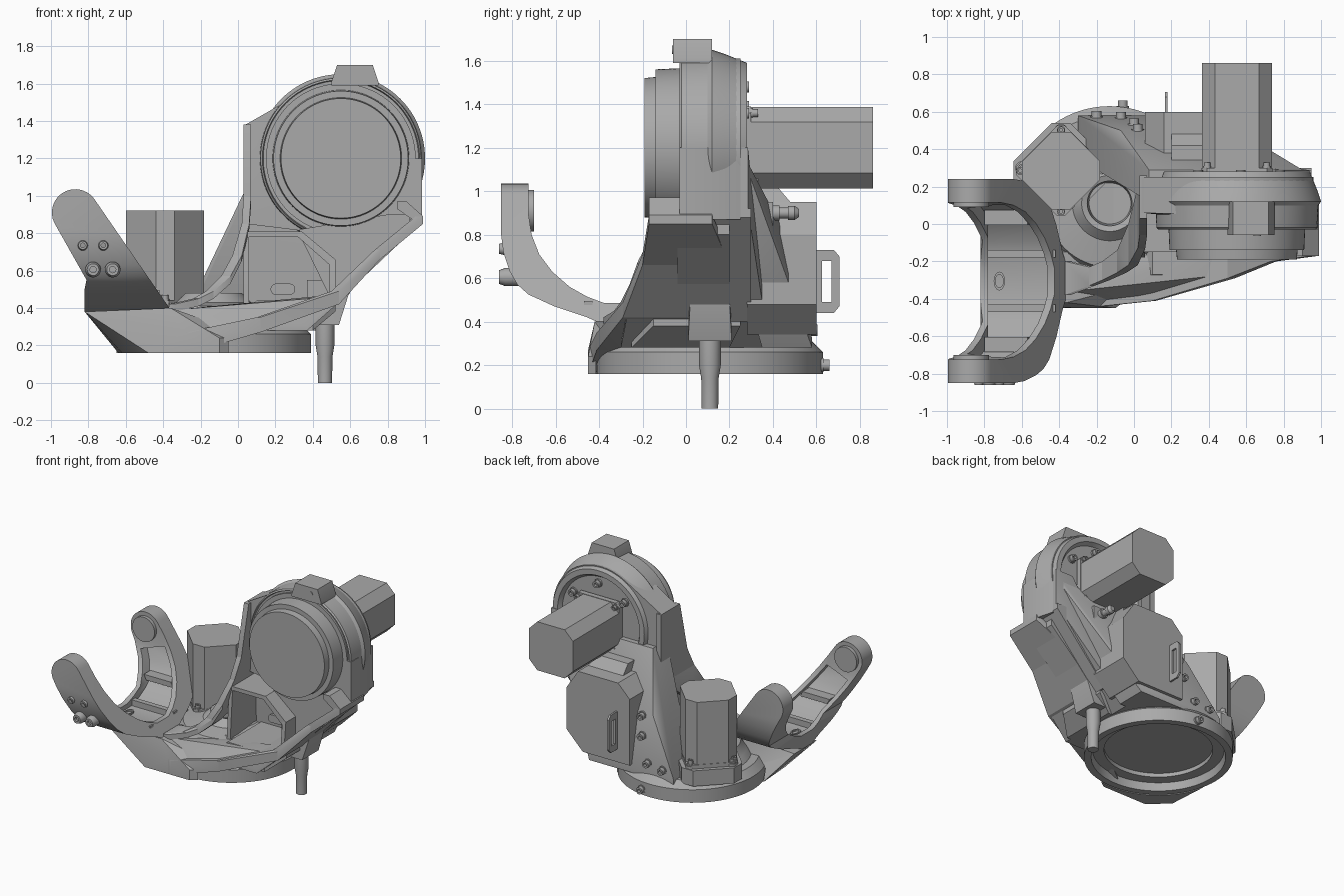
import bpy, bmesh, math

old = bpy.data.objects.get("Cube")
if old:
    bpy.data.objects.remove(old, do_unlink=True)

grey = bpy.data.materials.new("cast_grey")
grey.use_nodes = True
grey.diffuse_color = (0.4, 0.4, 0.4, 1)
grey.node_tree.nodes["Principled BSDF"].inputs["Base Color"].default_value = (0.4, 0.4, 0.4, 1)


def shade(ob):
    bpy.ops.object.select_all(action='DESELECT')
    ob.select_set(True)
    bpy.context.view_layer.objects.active = ob
    bpy.ops.object.shade_smooth_by_angle(angle=math.radians(32))


def finish(name, bm):
    bmesh.ops.recalc_face_normals(bm, faces=bm.faces)
    mesh = bpy.data.meshes.new(name)
    bm.to_mesh(mesh)
    bm.free()
    mesh.materials.append(grey)
    ob = bpy.data.objects.new(name, mesh)
    bpy.context.collection.objects.link(ob)
    shade(ob)
    return ob


def add_hull(bm, pts):
    verts = [bm.verts.new(p) for p in pts]
    res = bmesh.ops.convex_hull(bm, input=verts)
    loose = [v for v in set(res["geom_interior"] + res["geom_unused"])
             if isinstance(v, bmesh.types.BMVert)]
    bmesh.ops.delete(bm, geom=loose, context='VERTS')


def hull(name, pts):
    bm = bmesh.new()
    add_hull(bm, pts)
    return finish(name, bm)


def corners(x0, x1, y0, y1, z0, z1):
    return [(x, y, z) for x in (x0, x1) for y in (y0, y1) for z in (z0, z1)]


def chain(name, boxes):
    """Row of hulls, each joining two neighbouring cross-sections."""
    bm = bmesh.new()
    for a, b in zip(boxes, boxes[1:]):
        add_hull(bm, corners(*a) + corners(*b))
    return finish(name, bm)


def prism(name, pts, lo, hi, place):
    """Flat outline (u, v) pushed from lo to hi; place maps (u, v, w) to space."""
    bm = bmesh.new()
    a, b = ([bm.verts.new(place(u, v, w)) for u, v in pts] for w in (lo, hi))
    bm.faces.new(a)
    bm.faces.new(b[::-1])
    n = len(pts)
    for i in range(n):
        bm.faces.new((a[i], b[i], b[(i + 1) % n], a[(i + 1) % n]))
    return finish(name, bm)


def lathe(name, profile, place, n=64):
    """Spin (radius, height) points; place maps (u, v, height) to space."""
    bm = bmesh.new()
    rings = []
    for r, h in profile:
        if r == 0:
            rings.append([bm.verts.new(place(0, 0, h))] * n)
        else:
            rings.append([bm.verts.new(place(r * math.cos(math.tau * i / n),
                                             r * math.sin(math.tau * i / n), h)) for i in range(n)])
    for a, b in zip(rings, rings[1:]):
        for i in range(n):
            j = (i + 1) % n
            f = list(dict.fromkeys((a[i], a[j], b[j], b[i])))
            if len(f) > 2:
                bm.faces.new(f)
    return finish(name, bm)


def up(cx, cy, cz=0, turn=0):
    c, s = math.cos(turn), math.sin(turn)
    return lambda u, v, w: (cx + c * u - s * v, cy + s * u + c * v, cz + w)


def along_y(cx, cz, cy=0):
    return lambda u, v, w: (cx + u, cy + w, cz + v)


def along_x(u, v, w):
    return (w, u, v)


def rod(name, r, lo, hi, place, n=24):
    return lathe(name, [(0, lo), (r, lo), (r, hi), (0, hi)], place, n)


def bolt(name, place, r=0.026, h=0.04):
    return lathe(name, [(r * 1.25, -0.03), (r * 1.25, h * .3), (r, h * .3), (r, h),
                        (r * .5, h), (r * .5, h * .5), (0, h * .5)], place, 16)


def combine(ob, tool, operation='DIFFERENCE'):
    mod = ob.modifiers.new("cut", 'BOOLEAN')
    mod.object = tool
    mod.operation = operation
    mod.solver = 'EXACT'
    bpy.context.view_layer.objects.active = ob
    bpy.ops.object.modifier_apply(modifier=mod.name)
    bpy.data.objects.remove(tool, do_unlink=True)
    shade(ob)


BASE = up(-0.13, 0.11)
DISC = along_y(0.55, 1.2)

# Base ring, hub and hollow centre tube
lathe("base_ring", [(0, .25), (.38, .25), (.38, .22), (.46, .22), (.47, .16), (.52, .16), (.52, .26),
                    (.47, .31), (0, .31)], BASE, 96)
lathe("hub", [(.42, .3), (.38, .35), (.36, .37), (.34, .41), (.2, .43), (.17, .46), (.15, .48),
              (.12, .47), (.11, .38), (0, .38)], BASE)
bolt("ring_bolt", along_y(-0.06, 0.2, 0.62))

# Nose under the fork, hollowed by the ring bore
nose = hull("nose", [(-.64, -.02, .16), (-.62, -.32, .16), (-.48, -.45, .16), (-.1, -.45, .16), (.1, -.3, .16),
                     (-.82, -.15, .38), (-.82, -.42, .38), (-.36, -.42, .4), (-.36, -.15, .4),
                     (-.1, -.45, .24), (.1, -.3, .24), (-.28, -.45, .27)])
combine(nose, rod("bore", .53, 0, .25, BASE, 96))

# Fork: U outline seen from the side, trimmed by the leaning band seen from the front
MID = -.305
OUTER = [(.545, 1.1), (.545, .8), (.535, .72), (.505, .63), (.47, .57), (.42, .525), (.3, .47), (.15, .42), (.06, .38)]
INNER = [(.42, 1.1), (.42, .9), (.405, .8), (.37, .71), (.31, .63), (.23, .56), (.15, .515), (.07, .485)]


def both(half):
    return [(MID + u, v) for u, v in half] + [(MID - u, v) for u, v in half[::-1]]


def round_end(r):
    a0 = math.radians(33)
    return [(-.87 + r * math.cos(a0 + math.pi * i / 20), .91 + r * math.sin(a0 + math.pi * i / 20)) for i in range(21)]


band = round_end(.125) + [(-.81, .55), (-.82, .5), (-.82, .33), (-.36, .33), (-.36, .39)]
fork = prism("fork", both(OUTER) + both(INNER)[::-1], -1.05, -.3, along_x)
combine(fork, prism("band", band, -1, .4, along_y(0, 0)), 'INTERSECT')
recess = prism("recess", both([(u + .06, v - .035) for u, v in INNER]) + both([(u - .04, v + .05) for u, v in INNER])[::-1],
               -1.05, -.3, along_x)
combine(recess, prism("inner_band", [(-.89, .76), (-.78, .56), (-.78, .38), (-.43, .38), (-.43, .44), (-.7, .82)],
                      -1, .4, along_y(0, 0)), 'INTERSECT')
combine(fork, recess)
for side, name in ((1, "back"), (-1, "front")):
    ym = MID + side * .41
    rod(name + "_pad_disc", .095, ym - .015, ym + .015, along_y(-.87, .91), 48)
    prism(name + "_fork_rib", [(-.8, .62), (-.57, .62), (-.55, .58), (-.78, .58)],
          MID + side * .3, MID + side * .38, along_y(0, 0))
    yr = MID + side * .145
    hull(name + "_window_rib", corners(-.79, -.42, yr - .02, yr + .02, .45, .495))
lathe("window_slot", [(.05, 0), (.05, .012), (.035, .012), (.035, 0)], lambda u, v, w: (-.72 + u * .6, MID + v, .455 + w), 24)
for x, z, r, root in ((-.83, .735, .03, .05), (-.72, .735, .03, .05), (-.775, .605, .042, .11), (-.67, .605, .042, .11)):
    lathe("prong_bolt", [(r, root), (r, .03), (r * .75, 0), (r * .4, 0), (r * .4, .02), (0, .02)],
          along_y(x, z, -.86), 20)

# Arm casting: rear wall, floor, flank, front strip and curved left wall
hull("rear_wall", corners(-.3, .42, .35, .58, .28, .32) + corners(-.07, .4, .35, .5, .68, .72)
     + corners(.08, .9, .12, .29, 1.08, 1.12))
hull("arm_floor", corners(-.3, .4, -.25, .2, .28, .31) + corners(.0, .52, -.15, .25, .38, .42))
hull("underside", corners(-.05, .37, -.3, .36, .28, .31) + corners(.1, .54, -.27, .36, .43, .44))
hull("lower_back_plate", corners(.05, .52, .14, .3, .4, .45) + corners(.05, .95, .12, .3, .88, .92))
hull("right_flank", corners(.4, .54, .1, .36, .43, .46) + corners(.6, .75, .1, .32, .7, .74)
     + corners(.8, .95, .1, .285, .92, 1.2))
hull("right_recess_floor", corners(.5, .54, -.04, .2, .44, .5) + corners(.5, .52, -.04, .2, .64, .66)
     + corners(.33, .35, -.04, .2, .79, .82) + corners(.8, .92, -.04, .2, .8, .9))
chain("front_strip", [(-.28, -.26, -.45, -.43, .16, .27), (.1, .12, -.41, -.2, .27, .35),
                      (.5, .54, -.29, .2, .42, .49), (.73, .76, -.2, .2, .66, .71),
                      (.95, .99, -.17, .12, .85, .89)])
hull("front_floor", [(-.34, -.36, .39), (-.27, -.43, .25), (.1, -.39, .32), (.5, -.27, .46), (.5, -.16, .47),
                     (.04, -.17, .41), (-.1, -.26, .4), (-.27, -.3, .3), (.1, -.2, .3), (.5, -.16, .42)])
chain("left_wall", [(.03, .07, .03, .26, 1.36, 1.38), (.03, .07, -.06, .26, .95, 1), (.02, .06, -.13, .2, .82, .85),
                    (-.03, .02, -.22, .0, .65, .68), (-.09, -.04, -.26, -.14, .53, .57),
                    (-.17, -.13, -.3, -.2, .45, .49), (-.24, -.21, -.33, -.23, .41, .45),
                    (-.37, -.34, -.38, -.2, .38, .42)])

# Pocket frame with cut corner, slot plate and step
chain("pocket_frame", [(.03, .06, -.18, .2, .4, .42), (.03, .06, -.15, .2, .78, .81), (.32, .34, -.15, .2, .78, .81),
                       (.49, .52, -.16, .2, .63, .66), (.49, .52, -.18, .2, .46, .48)])
hull("pocket_step", corners(.37, .5, 0, .16, .44, .55))
prism("pocket_slot", [(.036 * math.copysign(1, math.cos(t)) + .03 * math.cos(t), .03 * math.sin(t))
                      for t in [math.tau * (i + .5) / 20 for i in range(20)]], .115, .15, along_y(.24, .5))

# Round housing with stepped front drum and open back
hull("housing_web", [(.55 + .41 * math.cos(t), y, 1.2 + .41 * math.sin(t)) for y in (.05, .25)
                     for t in [math.tau * i / 48 for i in range(48)]]
     + corners(.04, .1, .06, .25, .85, 1.38))
hull("housing_right_corner", corners(.7, .985, -.03, .12, .87, 1.2) + corners(.7, .95, .1, .25, .87, 1.2))
lathe("housing", [(0, -.19), (.32, -.19), (.325, -.14), (.36, -.14), (.365, -.03), (.4, -.03), (.4, -.015), (.415, -.015),
                  (.42, -.03), (.43, -.02), (.435, .1), (.45, .12), (.43, .18), (.39, .28), (.35, .28), (.33, .25),
                  (0, .25)], DISC, 96)
hull("right_corner_bracket", corners(.85, .9, -.17, .1, .93, .97) + corners(.95, .99, -.17, .12, .86, .89))
hull("top_lug", corners(.5, .75, -.06, .12, 1.59, 1.61) + corners(.53, .72, -.06, .12, 1.66, 1.7))
rod("lug_hole_plate", .02, -.064, -.05, along_y(.66, 1.65))


# Motors: chamfered square bodies with a flange and corner bolts
def octagon(h, c):
    return [(h, c - h), (h, h - c), (h - c, h), (c - h, h), (-h, h - c), (-h, c - h), (c - h, -h), (h - c, -h)]


def motor(name, half, lo, hi, place):
    prism(name + "_flange", octagon(half + .003, .03), lo, lo + .04, place)
    prism(name + "_body", octagon(half, .07), lo + .04, hi, place)
    k = half - .028
    for u, v in ((k, k), (-k, k), (-k, -k), (k, -k)):
        bolt(name + "_bolt", lambda a, b, w: place(a + u, b + v, w + lo + .04), .018, .03)


motor("arm_motor", .187, .26, .86, DISC)
upright = up(-.39, .285, 0, math.radians(45))
motor("upright_motor", .182, .4, .92, upright)
prism("upright_motor_seat", octagon(.215, .07), .29, .41, upright)
for x, y in ((-.6, .3), (-.39, .5), (-.17, .3), (-.39, .09), (-.1, .37)):
    rod("seat_boss", .035, .3, .43, up(x, y), 20)
    bolt("seat_bolt", up(x, y, .43), .02, .03)
for x, z, y in ((-.2, .36, .565), (-.07, .38, .56), (.0, .56, .525), (.02, .7, .495)):
    bolt("wall_bolt", along_y(x, z, y))
for t in (.6, 1.5, 2.4):
    bolt("housing_back_bolt", along_y(.55 + .28 * math.cos(t), 1.2 + .28 * math.sin(t), .25), .025, .04)

# Connector box on the back with a thin grab handle
prism("connector_box", [(.06, .34), (.46, .34), (.6, .48), (.6, .8), (.5, .95), (.16, .95), (.06, .85)],
      .28, .6, along_y(0, 0))
hull("box_shoulder", corners(.2, .5, .25, .48, .9, .95) + corners(.2, .45, .25, .42, 1.0, 1.02))
handle = prism("handle", [(.58, .44), (.68, .44), (.705, .47), (.705, .7), (.68, .73), (.58, .73)],
               .165, .18, along_x)
combine(handle, hull("grip_cutter", corners(.1, .25, .625, .67, .49, .68)))
hull("plug_block", corners(.56, .7, .25, .4, .83, .95))
lathe("plug", [(.035, .38), (.035, .43), (.025, .43), (.025, .47), (.032, .47), (.032, .5), (.018, .52), (0, .52)],
      along_y(.63, .9), 20)

# Lower pin and its bracket
hull("pin_bracket", corners(.36, .54, .01, .21, .31, .36) + corners(.42, .6, .02, .2, .5, .55))
lathe("lower_pin", [(0, 0), (.038, 0), (.04, .14), (.05, .2), (.05, .33), (0, .33)], up(.465, .11), 32)
